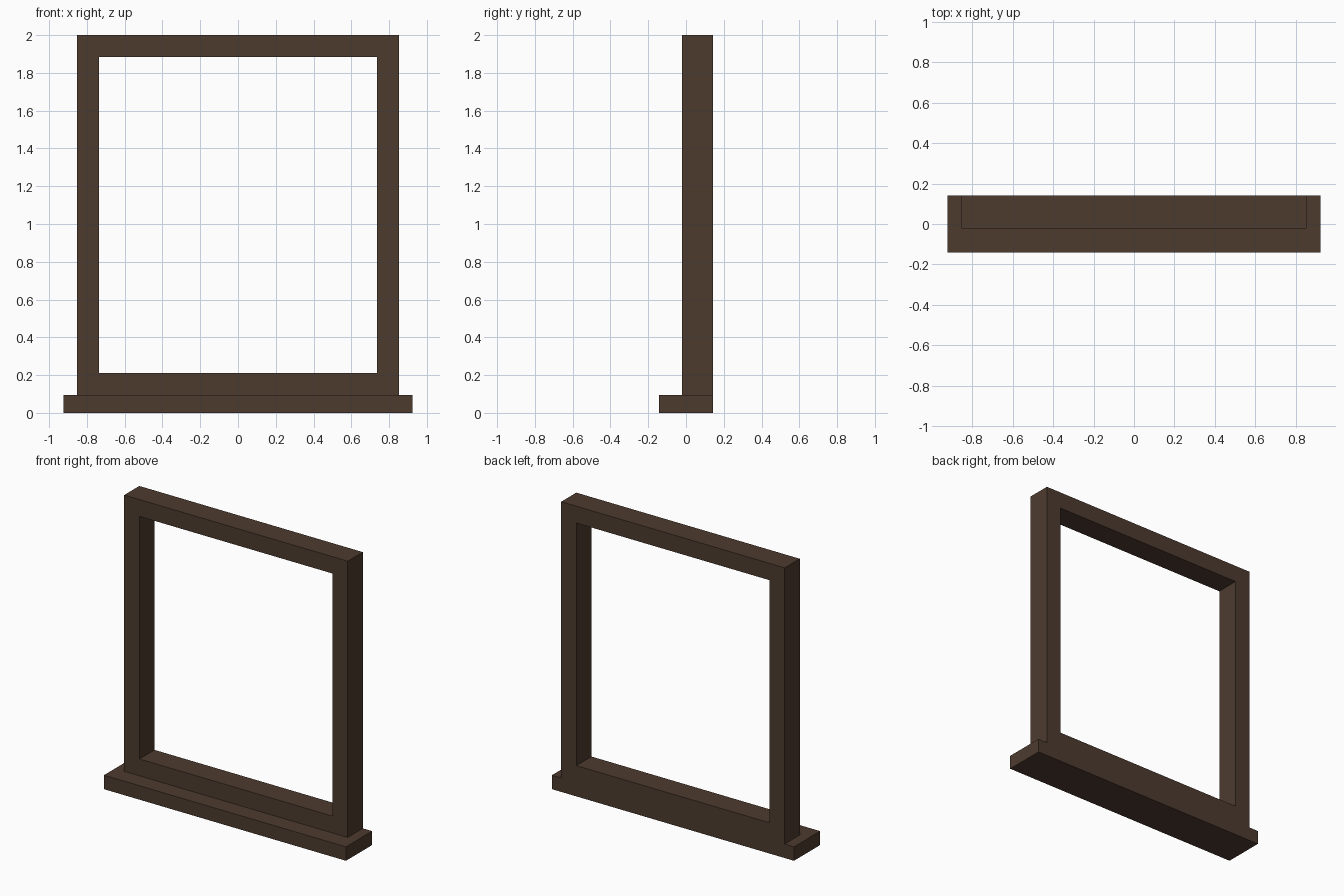
import bpy, bmesh

if "Cube" in bpy.data.objects:
    bpy.data.objects.remove(bpy.data.objects["Cube"])

wood = bpy.data.materials.new("dark_wood")
wood.diffuse_color = (0.075, 0.044, 0.028, 1)
wood.use_nodes = True
wood.node_tree.nodes["Principled BSDF"].inputs["Base Color"].default_value = wood.diffuse_color

SILL_TOP, TOP = 0.096, 2.0
HALF_W, RAIL = 0.852, 0.116
FRONT, BACK = -0.022, 0.142


def finish(name, bm):
    bmesh.ops.recalc_face_normals(bm, faces=bm.faces)
    mesh = bpy.data.meshes.new(name)
    bm.to_mesh(mesh)
    bm.free()
    mesh.materials.append(wood)
    obj = bpy.data.objects.new(name, mesh)
    bpy.context.collection.objects.link(obj)
    return obj


# Window frame: a mitred rectangular ring
bm = bmesh.new()
rings = []
for inset, y in ((0, FRONT), (RAIL, FRONT), (RAIL, BACK), (0, BACK)):
    x, z0, z1 = HALF_W - inset, SILL_TOP + inset, TOP - inset
    rings.append([bm.verts.new((px, y, pz))
                  for px, pz in ((-x, z0), (x, z0), (x, z1), (-x, z1))])
for i in range(4):
    a, b = rings[i], rings[(i + 1) % 4]
    for j in range(4):
        k = (j + 1) % 4
        bm.faces.new((a[j], a[k], b[k], b[j]))
finish("window_frame", bm)

# Sill: wider board projecting forward, flush with the frame at the back
bm = bmesh.new()
bmesh.ops.create_cube(bm, size=1)
bmesh.ops.scale(bm, vec=(1.846, 0.284, SILL_TOP), verts=bm.verts)
bmesh.ops.translate(bm, vec=(0, 0, SILL_TOP / 2), verts=bm.verts)
finish("window_sill", bm)
